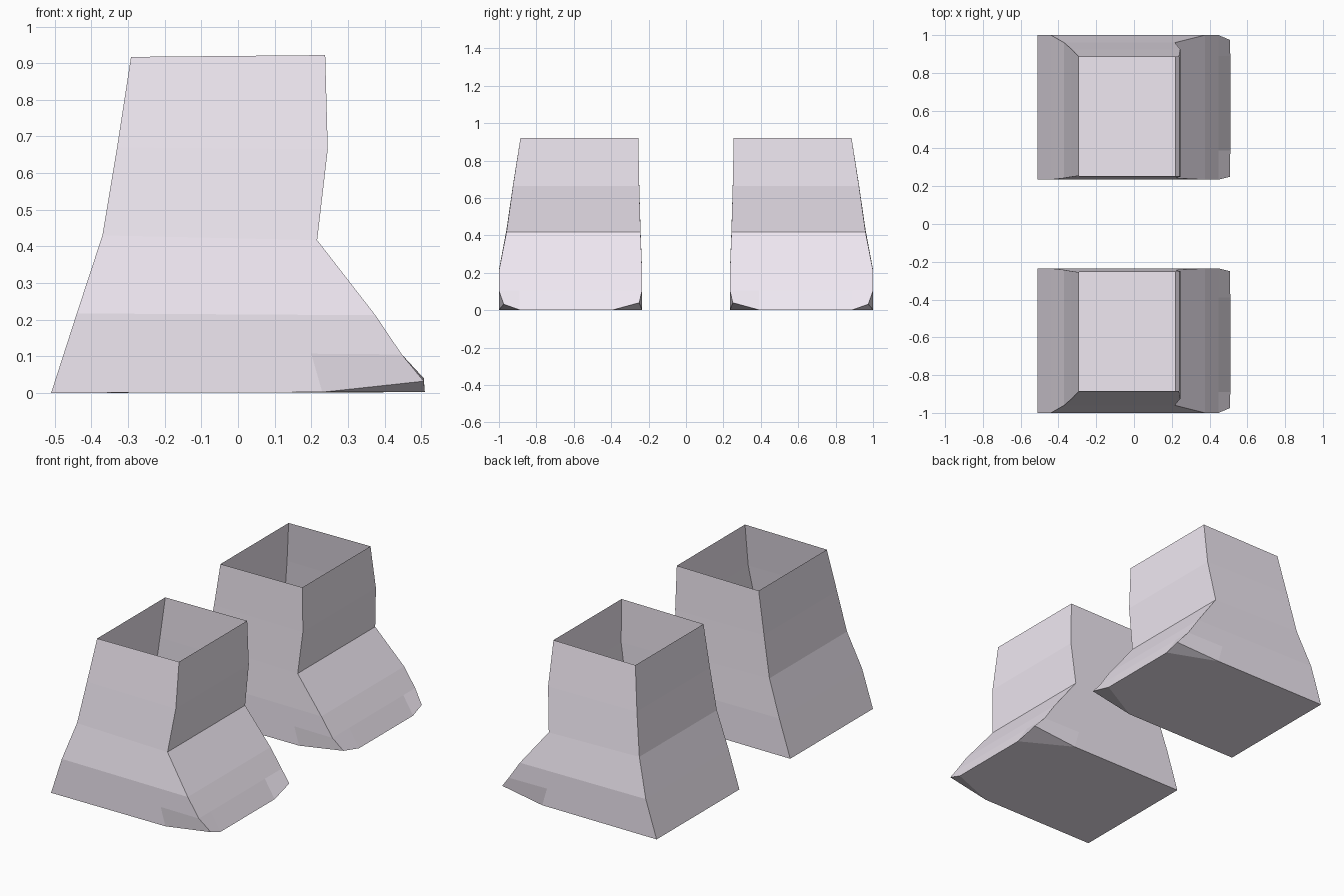
import bpy, bmesh

if "Cube" in bpy.data.objects:
    bpy.data.objects.remove(bpy.data.objects["Cube"])

bm = bmesh.new()
V = lambda x, y, z: bm.verts.new((x, y, z))
F = lambda *vs: bm.faces.new(vs)

# Shaft: four-corner rings (back x, back z, front x, front z, inner y, outer y)
rings = []
for xb, zb, xf, zf, yi, yo in [
    (-0.292, 0.917, 0.238, 0.922, 0.255, 0.885),
    (-0.33, 0.67, 0.245, 0.665, 0.25, 0.925),
    (-0.37, 0.43, 0.216, 0.417, 0.243, 0.96),
    (-0.44, 0.217, 0.375, 0.212, 0.235, 1.0),
]:
    rings.append([V(xb, yi, zb), V(xf, yi, zf), V(xf, yo, zf), V(xb, yo, zb)])
for a, b in zip(rings, rings[1:]):
    for i in range(4):
        j = (i + 1) % 4
        F(a[i], b[i], b[j], a[j])
back_in, front_in, front_out, back_out = rings[-1]


# Foot side with a clipped toe corner (side y, corner y, toe y)
def foot_side(side, corner, toe, corner_z, back, front):
    heel = V(-0.51, side, 0)
    ball = V(0.23, side, 0.002)
    instep = V(0.2, side, 0.107)
    knuckle = V(0.447, side, 0.105)
    ridge = V(0.447, toe, 0.105)
    clip = V(0.507, corner, corner_z)
    tip = V(0.51, toe, 0.002)
    F(heel, ball, instep, back)
    F(back, instep, knuckle, front)
    F(ball, clip, knuckle, instep)
    F(ball, tip, clip)
    F(knuckle, clip, tip, ridge)
    return heel, ball, knuckle, ridge, tip


hi, bi, ki, ri, ti = foot_side(0.235, 0.25, 0.39, 0.04, back_in, front_in)
ho, bo, ko, ro, to = foot_side(1.0, 0.975, 0.89, 0.032, back_out, front_out)

# Heel back, toe front and sole
F(hi, ho, back_out, back_in)
F(ki, ri, ro, ko, front_out, front_in)
F(ri, ti, to, ro)
F(hi, bi, ti, to, bo, ho)
bmesh.ops.recalc_face_normals(bm, faces=bm.faces)

# Pair of boots, mirrored across y = 0
mesh = bpy.data.meshes.new("boots")
bm.to_mesh(mesh)
bm.free()
boots = bpy.data.objects.new("boots", mesh)
bpy.context.collection.objects.link(boots)
mirror = boots.modifiers.new("pair", 'MIRROR')
mirror.use_axis = (False, True, False)
mirror.use_mirror_merge = False

# Pale lilac white
pale = bpy.data.materials.new("pale_leather")
pale.diffuse_color = (0.87, 0.81, 0.89, 1)
pale.use_nodes = True
pale.node_tree.nodes["Principled BSDF"].inputs["Base Color"].default_value = pale.diffuse_color
mesh.materials.append(pale)
